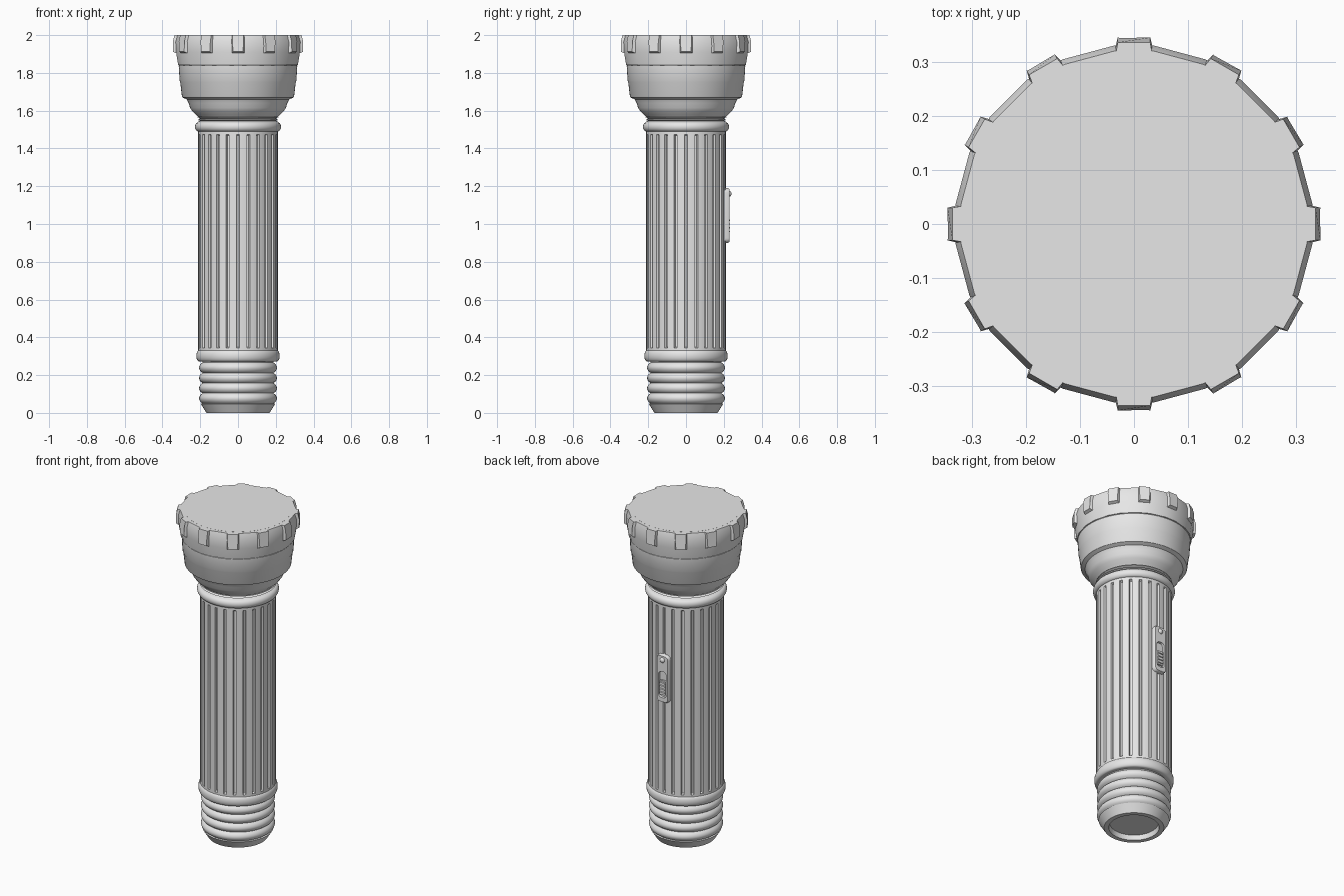
import bpy, bmesh, math
from mathutils import Vector, Matrix

if "Cube" in bpy.data.objects:
    bpy.data.objects.remove(bpy.data.objects["Cube"], do_unlink=True)

grey = bpy.data.materials.new("plain_grey")
grey.use_nodes = True
grey.diffuse_color = (0.8, 0.8, 0.8, 1)
grey.node_tree.nodes["Principled BSDF"].inputs["Base Color"].default_value = (0.8, 0.8, 0.8, 1)


def finish(name, bm, angle=32):
    bmesh.ops.recalc_face_normals(bm, faces=bm.faces)
    mesh = bpy.data.meshes.new(name)
    bm.to_mesh(mesh)
    bm.free()
    mesh.materials.append(grey)
    obj = bpy.data.objects.new(name, mesh)
    bpy.context.collection.objects.link(obj)
    bpy.ops.object.select_all(action="DESELECT")
    obj.select_set(True)
    bpy.context.view_layer.objects.active = obj
    bpy.ops.object.shade_smooth_by_angle(angle=math.radians(angle))
    return obj


def add_loft(bm, rings):
    """Skin a stack of equal point rings and cap both ends."""
    loops = [[bm.verts.new(p) for p in ring] for ring in rings]
    n = len(loops[0])
    for a, b in zip(loops, loops[1:]):
        for i in range(n):
            bm.faces.new((a[i], a[(i + 1) % n], b[(i + 1) % n], b[i]))
    bm.faces.new(loops[0][::-1])
    bm.faces.new(loops[-1])


def polar(r, degrees, z):
    a = math.radians(degrees)
    return Vector((r * math.cos(a), r * math.sin(a), z))


def lathe(name, profile, sides=72):
    bm = bmesh.new()
    add_loft(bm, [[polar(r, 360 * i / sides, z) for i in range(sides)] for r, z in profile])
    return finish(name, bm)


# Tail cap: recessed base, chamfer, then four rounded grip rings
cap = [(0.135, 0.03), (0.14, 0.0), (0.167, 0.0), (0.197, 0.048)]
for ring in range(4):
    for step in range(9):
        cap.append((0.188 + 0.018 * math.sin(math.pi * step / 8) ** 0.7,
                    0.05 + 0.054 * (ring + step / 8)))
cap += [(0.188, 0.275)]
lathe("tail_cap", cap)

# Rolled collars at both ends of the barrel
def collar(name, z, r, half):
    pts = [(0.19, z - half)]
    for s in range(9):
        t = math.pi * (s / 8 - 0.5)
        pts.append((0.206 + (r - 0.206) * math.cos(t), z + half * math.sin(t)))
    lathe(name, pts + [(0.19, z + half)])

collar("lower_collar", 0.302, 0.221, 0.03)
collar("upper_collar", 1.515, 0.228, 0.026)

# Barrel with narrow lengthwise grooves
GROOVES = 24
bm = bmesh.new()
rings = []
for z, depth in ((0.29, 0), (0.343, 0), (0.35, 0.012), (1.468, 0.012), (1.475, 0), (1.52, 0)):
    ring = []
    for g in range(GROOVES):
        for offset, cut in ((-2.3, 0), (-1.5, 1), (1.5, 1), (2.3, 0), (5, 0), (7.5, 0), (10, 0)):
            ring.append(polar(0.211 - depth * cut, g * 360 / GROOVES + offset, z))
    rings.append(ring)
add_loft(bm, rings)
finish("barrel", bm, 28)

# Threaded neck
neck = [(0.2, 1.52)]
for k in range(4):
    neck += [(0.2, 1.535 + k * 0.011), (0.214, 1.5405 + k * 0.011)]
lathe("neck_thread", neck + [(0.2, 1.59)])

# Flared head
lathe("head", [(0.19, 1.565), (0.212, 1.567), (0.222, 1.578), (0.24, 1.595), (0.254, 1.615),
               (0.261, 1.64), (0.272, 1.66), (0.294, 1.67), (0.297, 1.675), (0.306, 1.752), (0.309, 1.758),
               (0.314, 1.838), (0.3, 1.86)])

# Bezel ring with straight flats between the tabs
bm = bmesh.new()
rings = []
for r, z in ((0.305, 1.838), (0.319, 1.842), (0.33, 1.91), (0.332, 1.965), (0.322, 2.0)):
    rings.append([polar(r, 30 * k + off, z) for k in range(12) for off in (-6.5, 6.5)])
add_loft(bm, rings)
finish("bezel", bm, 20)

# Twelve tapered grip tabs
bm = bmesh.new()
for k in range(12):
    turn = Matrix.Rotation(math.radians(30 * k), 3, "Z")
    base = [(0.318, -0.037, 1.9), (0.318, 0.037, 1.9), (0.318, 0.037, 1.965), (0.312, 0.034, 2.0),
            (0.312, -0.034, 2.0), (0.318, -0.037, 1.965)]
    outer = [(0.344, -0.026, 1.912), (0.344, 0.026, 1.912), (0.345, 0.03, 1.965), (0.336, 0.03, 2.0),
             (0.336, -0.03, 2.0), (0.345, -0.03, 1.965)]
    add_loft(bm, [[turn @ Vector(p) for p in loop] for loop in (base, outer)])
finish("bezel_tabs", bm, 15)

# Lens, flush with the bezel
lathe("lens", [(0.3, 1.985), (0.3, 2.0005)])


# Switch on the back of the barrel
def rounded(width, height, radius, y, zc):
    ring = []
    for sx, sz, start in ((1, 1, 0), (-1, 1, 90), (-1, -1, 180), (1, -1, 270)):
        for s in range(6):
            a = math.radians(start + 18 * s)
            ring.append(Vector((sx * (width / 2 - radius) + radius * math.cos(a), y,
                                zc + sz * (height / 2 - radius) + radius * math.sin(a))))
    return ring


bm = bmesh.new()
add_loft(bm, [rounded(0.084, 0.29, 0.025, 0.19, 1.045), rounded(0.084, 0.29, 0.025, 0.222, 1.045),
              rounded(0.074, 0.28, 0.02, 0.23, 1.045),
              rounded(0.05, 0.16, 0.018, 0.23, 1.01), rounded(0.046, 0.156, 0.016, 0.218, 1.01)])
finish("switch_plate", bm)

bm = bmesh.new()
add_loft(bm, [rounded(0.044, 0.09, 0.008, 0.21, 0.99), rounded(0.042, 0.088, 0.008, 0.228, 0.99)])
for k in range(4):
    z = 0.96 + 0.02 * k
    add_loft(bm, [rounded(0.04, 0.012, 0.004, 0.226, z), rounded(0.036, 0.006, 0.002, 0.233, z)])
finish("switch_slider", bm)

bm = bmesh.new()
bmesh.ops.create_uvsphere(bm, u_segments=20, v_segments=12, radius=0.017,
                          matrix=Matrix.Translation((0, 0.224, 1.16)))
finish("switch_button", bm)
